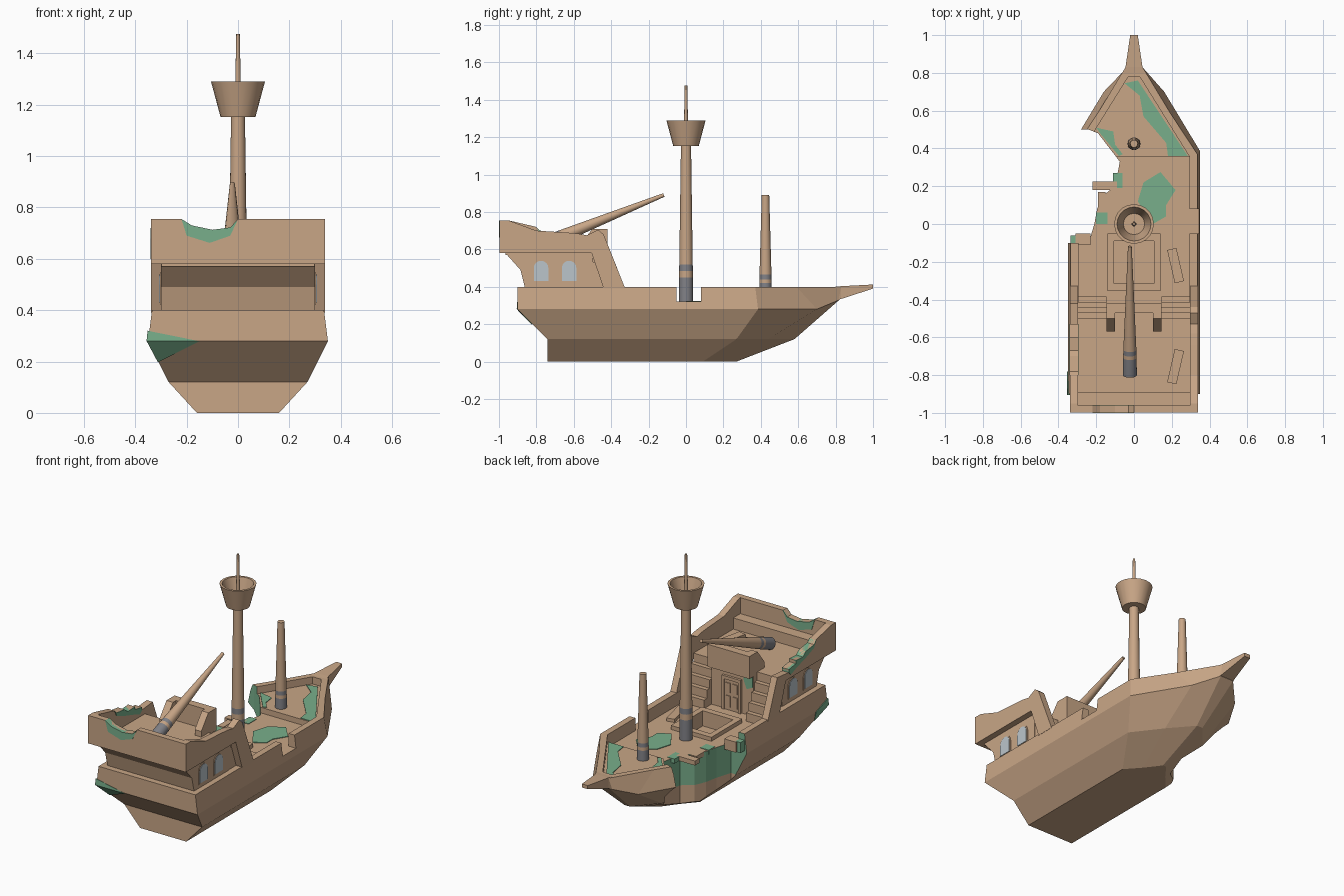
import bpy, bmesh, math

if "Cube" in bpy.data.objects:
    bpy.data.objects.remove(bpy.data.objects["Cube"])


def material(name, rgb):
    m = bpy.data.materials.new(name)
    m.diffuse_color = (*rgb, 1)
    m.use_nodes = True
    m.node_tree.nodes["Principled BSDF"].inputs["Base Color"].default_value = m.diffuse_color
    return m


WOOD = material("wood", (0.58, 0.38, 0.24))
MOSS = material("moss", (0.19, 0.43, 0.26))
IRON = material("iron", (0.22, 0.22, 0.24))
GLASS = material("glass", (0.5, 0.56, 0.6))


def finish(name, bm, mats=(WOOD,)):
    bmesh.ops.recalc_face_normals(bm, faces=bm.faces)
    me = bpy.data.meshes.new(name)
    bm.to_mesh(me)
    bm.free()
    for m in mats:
        me.materials.append(m)
    ob = bpy.data.objects.new(name, me)
    bpy.context.collection.objects.link(ob)
    return ob


def loft(name, rings, mats=(WOOD,), ids=None):
    """Closed solid through rings of equal point count; ids = material per band."""
    bm = bmesh.new()
    vs = [[bm.verts.new(p) for p in r] for r in rings]
    n = len(rings[0])
    for k in range(len(rings) - 1):
        for i in range(n):
            j = (i + 1) % n
            f = bm.faces.new((vs[k][i], vs[k][j], vs[k + 1][j], vs[k + 1][i]))
            f.material_index = ids[k] if ids else 0
    bm.faces.new(vs[0])
    bm.faces.new(vs[-1])
    return finish(name, bm, mats)


def prism(name, pts, axis, lo, hi, mat=WOOD):
    """Extrude a 2D outline along an axis."""
    put = {"x": lambda a, b, t: (t, a, b),
           "y": lambda a, b, t: (a, t, b),
           "z": lambda a, b, t: (a, b, t)}[axis]
    return loft(name, [[put(a, b, t) for a, b in pts] for t in (lo, hi)], (mat,))


def box(name, x0, x1, y0, y1, z0, z1, mat=WOOD):
    return prism(name, [(x0, y0), (x1, y0), (x1, y1), (x0, y1)], "z", z0, z1, mat)


def lathe(name, prof, ids=None, n=20):
    """Round part from (radius, z) pairs."""
    rings = [[(r * math.cos(i * math.tau / n), r * math.sin(i * math.tau / n), z)
              for i in range(n)] for r, z in prof]
    ob = loft(name, rings, (WOOD, IRON), ids)
    bpy.ops.object.select_all(action="DESELECT")
    ob.select_set(True)
    bpy.context.view_layer.objects.active = ob
    bpy.ops.object.shade_smooth_by_angle(angle=math.radians(35))
    return ob


def cut(target, cutter):
    mod = target.modifiers.new("cut", "BOOLEAN")
    mod.operation, mod.solver, mod.object = "DIFFERENCE", "EXACT", cutter
    mod.material_mode = "TRANSFER"
    bpy.context.view_layer.objects.active = target
    bpy.ops.object.modifier_apply(modifier=mod.name)
    bpy.data.objects.remove(cutter)


# Hull: four levels, half outlines mirrored in x
levels = [
    [(.16, -.74, 0), (.16, .09, 0), (.08, .18, 0), (.012, .27, 0)],
    [(.27, -.74, .12), (.27, .27, .12), (.14, .44, .12), (.02, .58, .12)],
    [(.35, -.9, .28), (.35, .385, .28), (.16, .7, .28), (.045, .82, .33)],
    [(.335, -.9, .4), (.335, .37, .4), (.19, .59, .4), (.045, .83, .4)]]
hull = loft("hull", [h + [(-x, y, z) for x, y, z in reversed(h)] for h in levels])

# Sunken decks, hatch pit, gangway gap
cut(hull, box("c", -.295, .295, -.52, .355, .32, .6))
cut(hull, prism("c", [(-.295, .354), (.295, .354), (.03, .78), (-.03, .78)], "z", .355, .6))
cut(hull, box("c", -.105, .105, -.315, -.09, .25, .5))
cut(hull, box("c", .28, .45, -.05, .08, .32, .6))

# Breach in the left side, mossy above the waterline
breach = [(-.6, -.1), (-.24, -.1), (-.21, 0), (-.195, .08), (-.165, .15), (-.1, .2),
          (-.075, .33), (-.19, .48), (-.24, .5), (-.6, .5)]
cut(hull, loft("c", [[(x, y, z) for x, y in breach] for z in (-.1, .13, .7)],
               (WOOD, MOSS), (0, 1)))

# Broken planks at the breach
for i, (x0, x1, y0, y1, m) in enumerate([(-.22, -.09, .18, .225, WOOD), (-.11, -.06, .19, .27, MOSS),
                                         (-.2, -.14, .0, .06, MOSS), (-.19, -.15, .07, .17, WOOD),
                                         (-.31, -.23, -.11, -.05, WOOD), (-.335, -.3, -.11, -.06, MOSS)]):
    box(f"broken_plank_{i}", x0, x1, y0, y1, .295, .323 if i < 4 else .36, m)

# Bowsprit
loft("bowsprit", [[(-a, y, z0), (a, y, z0), (a, y, z1), (-a, y, z1)]
                  for y, a, z0, z1 in ((.8, .055, .325, .4), (.83, .045, .335, .403), (1, .02, .39, .412))])

# Moss patches on the decks
prism("moss_bow_right", [(-.05, .745), (.02, .76), (.285, .36), (.18, .36), (.17, .43), (.05, .57),
                         (.03, .68)], "z", .35, .359, MOSS)
prism("moss_bow_left", [(-.2, .51), (-.11, .49), (-.1, .42), (-.06, .37), (-.08, .36),
                        (-.18, .48)], "z", .35, .359, MOSS)
prism("moss_mid", [(.02, .12), (.05, .22), (.14, .275), (.22, .18), (.17, .1), (.17, .04),
                   (.1, 0)], "z", .31, .324, MOSS)

# Moss on the stern corner of the hull
bm = bmesh.new()
for p in [(-.352, -.904, .32), (-.356, -.905, .28), (-.15, -.903, .279), (-.312, -.824, .197), (-.354, -.78, .28)]:
    bm.verts.new(p)
bmesh.ops.convex_hull(bm, input=bm.verts)
finish("moss_stern_corner", bm, (MOSS,))

# Hatch frame
for s in (-1, 1):
    box("hatch_side", s * .105, s * .14, -.355, -.05, .31, .345)
box("hatch_front", -.105, .105, -.09, -.05, .31, .345)
box("hatch_back", -.105, .105, -.355, -.315, .31, .345)

# Cabin with raised deck, front block and door
prism("cabin", [(-.86, .39), (-.885, .49), (-.97, .585), (-.52, .585), (-.52, .31)], "x", -.3, .3)
box("cabin_front", -.145, .145, -.53, -.46, .31, .585)
box("door", -.05, .05, -.47, -.452, .32, .51)
for s in (-1, 1):
    box("door_post", s * .05, s * .065, -.47, -.445, .32, .525)
    box("door_panel", s * .008, s * .04, -.47, -.447, .43, .49)
    box("door_panel", s * .008, s * .04, -.47, -.447, .34, .41)
box("door_lintel", -.065, .065, -.47, -.445, .51, .53)
prism("moss_door", [(-.14, .585), (-.14, .5), (-.1, .48), (-.08, .53), (-.07, .585)], "y", -.47, -.457, MOSS)

# Balustrade above the door
box("balustrade", -.145, .145, -.47, -.42, .57, .71)
for s in (-1, 1):
    prism("balustrade_arm", [(-.46, .57), (-.57, .57), (-.57, .62), (-.5, .71), (-.46, .71)],
          "x", s * .1, s * .145)

# Stairs on both sides
for s in (-1, 1):
    for i in range(5):
        box("stair", s * .145, s * .297, -.53, -.385 - .028 * i, .31, .373 + .053 * i)

# Stern bulwarks: shared lower outline, the left top is broken
base = [(-.998, .58), (-.505, .58), (-.44, .39), (-.325, .39)]
right_top = [(-.44, .68), (-.47, .705), (-.53, .675), (-.58, .685), (-.64, .69), (-.8, .7), (-.95, .755), (-.998, .755)]
left_top = [(-.42, .63), (-.53, .62), (-.53, .64), (-.6, .65), (-.6, .67), (-.67, .665), (-.7, .69),
            (-.78, .7), (-.8, .72), (-.95, .755), (-.998, .755)]
prism("bulwark_right", base + right_top, "x", .296, .338)
prism("bulwark_left", base + left_top, "x", -.338, -.296)
prism("moss_bulwark", left_top[1:9] + [(-.78, .68), (-.7, .65), (-.6, .62), (-.55, .6)],
      "x", -.341, -.293, MOSS)

# Stern wall with a bite, moss and an inner ledge
dip = [(0, .755), (-.03, .722), (-.1, .713), (-.18, .73), (-.22, .755)]
prism("stern_wall", [(-.338, .58), (.338, .58), (.338, .755)] + dip + [(-.338, .755)], "y", -.998, -.96)
prism("moss_stern_wall", dip + [(-.2, .69), (-.11, .662), (-.03, .69)], "y", -1, -.957, MOSS)
box("stern_ledge", -.297, .297, -.965, -.89, .57, .655)

# Arched windows with frames
for s in (-1, 1):
    for y in (-.775, -.625):
        for name, r, d, m in (("window_frame", .046, .304, WOOD), ("window_glass", .039, .307, GLASS)):
            arch = [(y + r * math.cos(a * math.pi / 8), .5 + r * math.sin(a * math.pi / 8)) for a in range(9)]
            prism(name, [(y - r, .469 - r), (y + r, .469 - r)] + arch, "x", s * .29, s * d, m)

# Loose planks
for y, z, a in ((-.22, .33, 13), (-.755, .595, -13)):
    p = box("loose_plank", -.025, .025, -.09, .09, -.01, .01)
    p.location, p.rotation_euler = (.22, y, z), (0, 0, math.radians(a))

# Main mast, crow's nest and top pole
lathe("main_mast", [(.038, .31), (.037, .45), (.0365, .485), (.036, .52), (.027, 1.16)], (1, 0, 1, 0))
lathe("crows_nest", [(.068, 1.152), (.105, 1.29), (.09, 1.29), (.056, 1.175)])
lathe("top_pole", [(.013, 1.15), (.007, 1.475)], n=12)

# Fore mast
fore = lathe("fore_mast", [(.034, .34), (.033, .42), (.0325, .44), (.032, .465), (.02, .89)], (1, 0, 1, 0))
fore.location = (0, .425, 0)

# Fallen mast leaning on the balustrade
fallen = lathe("fallen_mast", [(.037, 0), (.036, .1), (.035, .12), (.0345, .145), (.01, .735)], (1, 0, 1, 0))
fallen.location = (-.022, -.8, .615)
fallen.rotation_euler = (-math.atan2(.68, .275), 0, 0)
